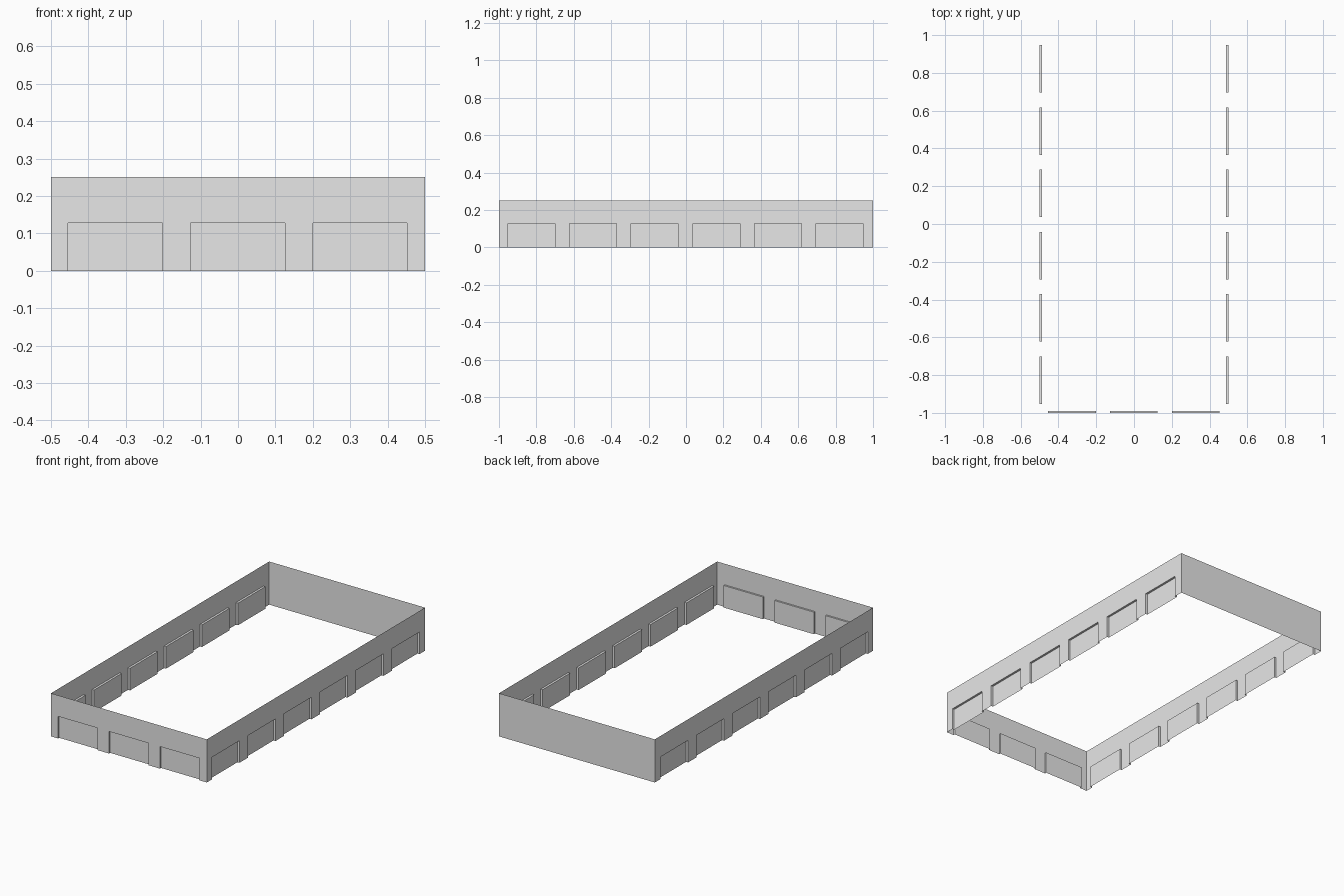
import bpy
import bmesh
from math import radians
from mathutils import Matrix, Vector

cube = bpy.data.objects.get("Cube")
if cube:
    bpy.data.objects.remove(cube, do_unlink=True)

HEIGHT = 0.25
BAY_TOP = 0.128
BAY_HALF = 0.126

grey = bpy.data.materials.new("light grey")
grey.use_nodes = True
grey.diffuse_color = (0.8, 0.8, 0.8, 1)
grey.node_tree.nodes["Principled BSDF"].inputs["Base Color"].default_value = (0.8, 0.8, 0.8, 1)


def wall(name, length, distance, angle, bays=(), depth=0.0):
    """Thin sheet wall with shallow bays pushed inward, turned to face its side."""
    bm = bmesh.new()

    def quad(*points):
        bm.faces.new([bm.verts.new(p) for p in points])

    def upright(a, b, low, high, y=0.0):
        quad((a, y, low), (b, y, low), (b, y, high), (a, y, high))

    # Piers and the band above the bays
    edge = -length / 2
    for centre in sorted(bays):
        a, b = centre - BAY_HALF, centre + BAY_HALF
        upright(edge, a, 0, BAY_TOP)
        upright(edge, a, BAY_TOP, HEIGHT)
        upright(a, b, BAY_TOP, HEIGHT)
        # Recessed panel, jambs and lintel
        upright(a, b, 0, BAY_TOP, depth)
        quad((a, 0, 0), (a, depth, 0), (a, depth, BAY_TOP), (a, 0, BAY_TOP))
        quad((b, depth, 0), (b, 0, 0), (b, 0, BAY_TOP), (b, depth, BAY_TOP))
        quad((a, 0, BAY_TOP), (a, depth, BAY_TOP), (b, depth, BAY_TOP), (b, 0, BAY_TOP))
        edge = b
    if bays:
        upright(edge, length / 2, 0, BAY_TOP)
        upright(edge, length / 2, BAY_TOP, HEIGHT)
    else:
        upright(edge, length / 2, 0, HEIGHT)

    bmesh.ops.remove_doubles(bm, verts=bm.verts, dist=0.0001)
    turn = Matrix.Rotation(radians(angle), 4, "Z")
    bm.transform(turn @ Matrix.Translation(Vector((0, -distance, 0))))
    mesh = bpy.data.meshes.new(name)
    bm.to_mesh(mesh)
    bm.free()
    mesh.materials.append(grey)
    bpy.context.collection.objects.link(bpy.data.objects.new(name, mesh))


front_bays = [-0.328 + 0.327 * i for i in range(3)]
side_bays = [-0.827 + 0.3297 * i for i in range(6)]

wall("front_wall", 1, 1, 0, front_bays, 0.01)
wall("back_wall", 1, 1, 180)
wall("left_wall", 2, 0.5, 90, side_bays, 0.0125)
wall("right_wall", 2, 0.5, -90, [-c for c in side_bays], 0.0125)
